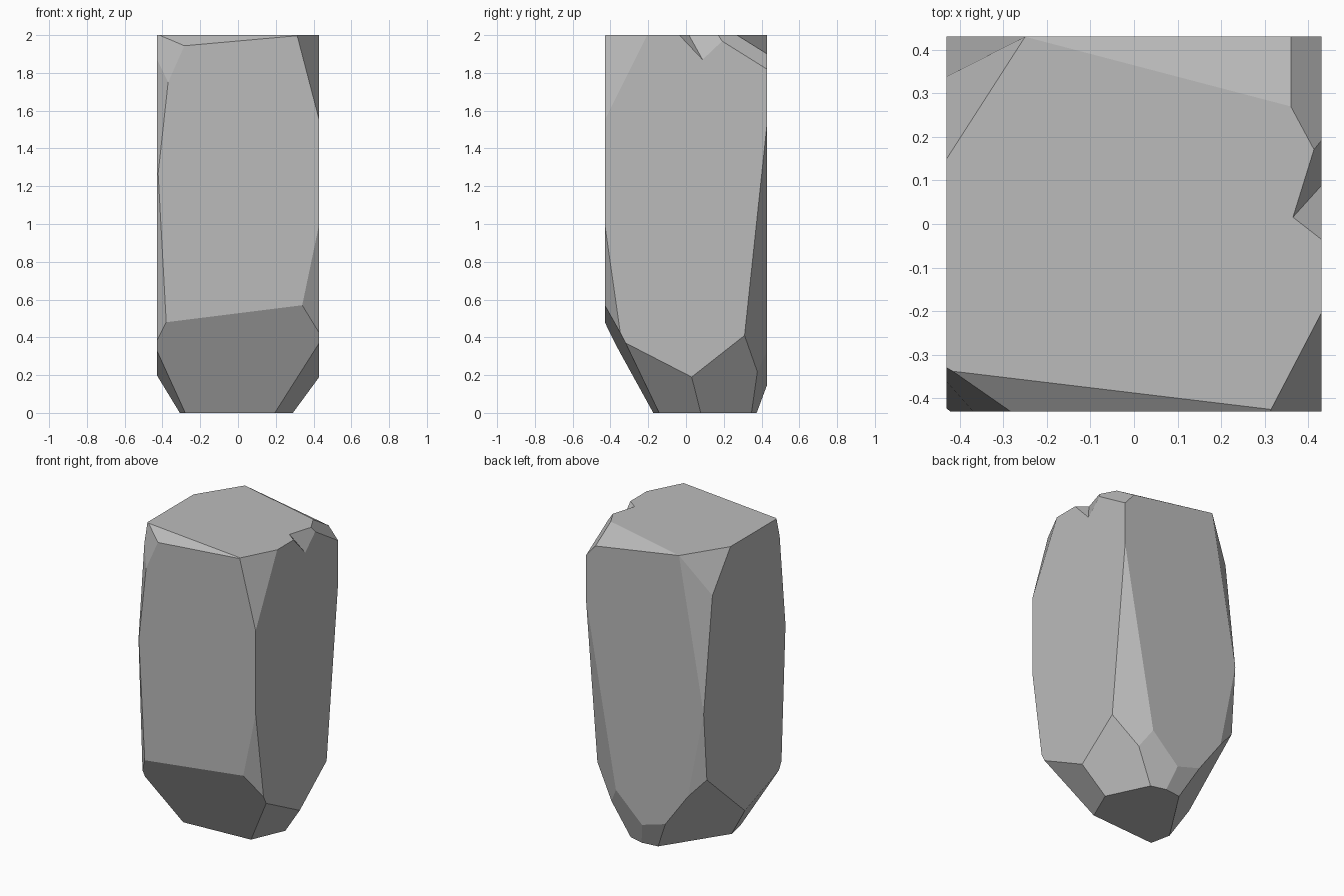
import bpy
import bmesh
from mathutils import Vector

HALF = .43      # half width of the uncut block
TOP = 2         # height of the uncut block
CORE = Vector((0, 0, TOP / 2))

default_cube = bpy.data.objects.get("Cube")
if default_cube:
    bpy.data.objects.remove(default_cube, do_unlink=True)


def new_object(name, bm):
    """Turn a bmesh into a linked object."""
    mesh = bpy.data.meshes.new(name)
    bmesh.ops.recalc_face_normals(bm, faces=bm.faces[:])
    bm.to_mesh(mesh)
    bm.free()
    obj = bpy.data.objects.new(name, mesh)
    bpy.context.collection.objects.link(obj)
    return obj


def chop(bm, a, b, c):
    """Slice the block along the plane through three points and cap the cut."""
    a, b, c = Vector(a), Vector(b), Vector(c)
    normal = (b - a).cross(c - a).normalized()
    if normal.dot(CORE - a) > 0:
        normal.negate()
    geometry = bm.verts[:] + bm.edges[:] + bm.faces[:]
    bmesh.ops.bisect_plane(bm, geom=geometry, dist=.0001, plane_co=a,
                           plane_no=normal, clear_outer=True)
    rim = [edge for edge in bm.edges if edge.is_boundary]
    if rim:
        bmesh.ops.holes_fill(bm, edges=rim, sides=0)


def chop_corner(bm, side, depth, apex, along_x, along_y):
    """Chamfer an upright corner, starting at height apex and widening to an
    (inset, height) pair on each of the two neighbouring walls."""
    x, y = side * HALF, depth * HALF
    chop(bm, (x, y, apex),
         (x - side * along_x[0], y, along_x[1]),
         (x, y - depth * along_y[0], along_y[1]))


# Uncut block
stone = bmesh.new()
bmesh.ops.create_cube(stone, size=1)
for vert in stone.verts:
    vert.co = Vector((vert.co.x * 2 * HALF, vert.co.y * 2 * HALF,
                      (vert.co.z + .5) * TOP))

# Upright corners: sharp at mid height, opening towards the ends
LEFT, RIGHT, FRONT, BACK = 1, -1, -1, 1
chop_corner(stone, LEFT, FRONT, 1, (.09, .57), (.08, .44))
chop_corner(stone, LEFT, FRONT, 1.55, (.06, 1.78), (.15, 1.85))
chop_corner(stone, RIGHT, FRONT, 1.4, (.05, .48), (.05, .34))
chop_corner(stone, RIGHT, FRONT, 1.2, (.06, 1.75), (.07, 1.9))
chop_corner(stone, RIGHT, BACK, 1, (.18, TOP), (.11, 1.9))
chop_corner(stone, RIGHT, BACK, 1, (.06, .7), (.03, .6))
chop(stone, (HALF, .41, 1.35), (HALF, .31, .41), (.22, HALF, .38))

# Long slope under the front
chop(stone, (-.38, -HALF, .48), (.34, -HALF, .57), (0, -.155, 0))

# Facets under the left side
chop(stone, (HALF, -.3, .36), (HALF, .03, .19), (.2, -.13, 0))
chop(stone, (HALF, .03, .19), (HALF, .31, .41), (.28, .1, 0))

# Facets under the right side
chop(stone, (-HALF, .37, .53), (-HALF, 0, .2), (-.15, HALF, .2))
chop(stone, (-HALF, 0, .2), (-HALF, -.38, .34), (-.28, -.17, 0))

# Facets under the back
chop(stone, (.02, HALF, .15), (-.15, HALF, .2), (-.14, .35, 0))
chop(stone, (.02, HALF, .15), (.19, HALF, .31), (.17, .35, .02))

# Chipped rim of the top
chop(stone, (-HALF, .33, 1.76), (-HALF, .15, TOP), (-.25, HALF, TOP))
chop(stone, (-.25, HALF, TOP), (.36, .27, TOP), (.36, HALF, 1.9))
chop(stone, (.36, .27, TOP), (.36, HALF, 1.9), (HALF, .38, 1.85))
chop(stone, (-.4, -.34, TOP), (.1, -.4, TOP), (-.1, -HALF, 1.96))
chop(stone, (-HALF, -.33, TOP), (-.29, -HALF, 1.93), (-.37, -HALF, 1.75))
stone_pillar = new_object("stone_pillar", stone)

# Small notch broken out of the left top edge
notch = bmesh.new()
for point in ((.36, .01, 2.01), (.45, -.06, 2.01),
              (.45, .11, 1.83), (.45, .3, 2.01)):
    notch.verts.new(point)
bmesh.ops.convex_hull(notch, input=notch.verts[:])
notch_cutter = new_object("notch_cutter", notch)
notch_cutter.hide_render = True

boolean = stone_pillar.modifiers.new("notch", 'BOOLEAN')
boolean.operation = 'DIFFERENCE'
boolean.solver = 'EXACT'
boolean.object = notch_cutter
bpy.context.view_layer.objects.active = stone_pillar
bpy.ops.object.modifier_apply(modifier=boolean.name)
bpy.data.objects.remove(notch_cutter, do_unlink=True)

# Plain grey stone
grey = (.5, .5, .5, 1)
material = bpy.data.materials.new("grey_stone")
material.use_nodes = True
material.diffuse_color = grey
material.node_tree.nodes["Principled BSDF"].inputs["Base Color"].default_value = grey
stone_pillar.data.materials.clear()
stone_pillar.data.materials.append(material)
for face in stone_pillar.data.polygons:
    face.material_index = 0
    face.use_smooth = False
